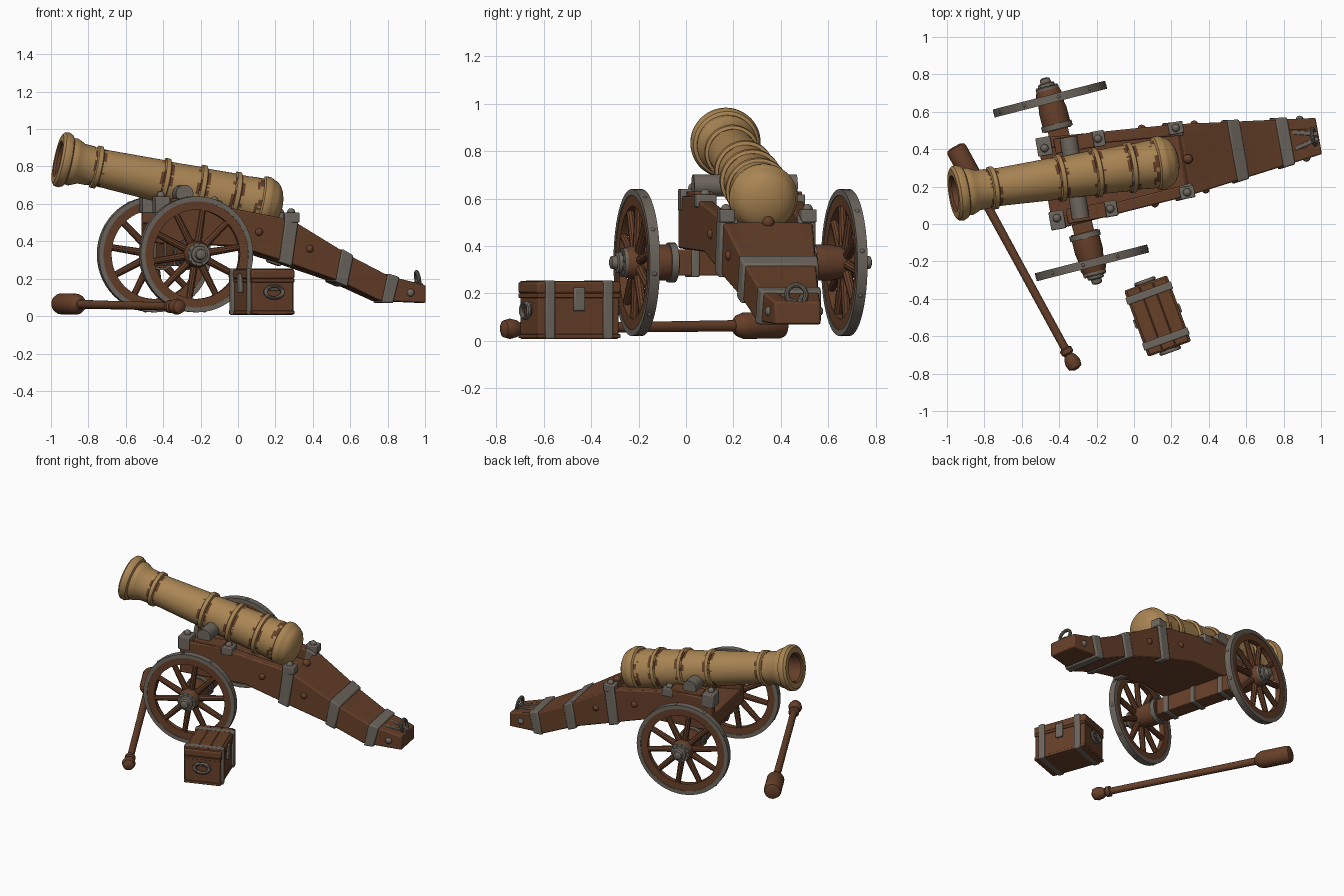
import bpy, bmesh, math, random
from mathutils import Matrix, Vector

if "Cube" in bpy.data.objects:
    bpy.data.objects.remove(bpy.data.objects["Cube"])

random.seed(4)


def material(name, rgb):
    m = bpy.data.materials.new(name)
    m.diffuse_color = (*rgb, 1)
    m.use_nodes = True
    m.node_tree.nodes["Principled BSDF"].inputs["Base Color"].default_value = m.diffuse_color
    return m


BRONZE = material("bronze", (0.40, 0.235, 0.088))
WOOD = material("brown wood", (0.132, 0.050, 0.022))
IRON = material("grey iron", (0.155, 0.135, 0.112))
T = Matrix.Translation


def rot(deg, axis='Z'):
    return Matrix.Rotation(math.radians(deg), 4, axis)


def finish(name, bm, mats, M, bevel=0):
    bmesh.ops.recalc_face_normals(bm, faces=bm.faces)
    me = bpy.data.meshes.new(name)
    bm.to_mesh(me)
    bm.free()
    ob = bpy.data.objects.new(name, me)
    bpy.context.collection.objects.link(ob)
    ob.matrix_world = M
    for m in mats:
        me.materials.append(m)
    if bevel:
        b = ob.modifiers.new("bevel", 'BEVEL')
        b.width, b.segments = bevel, 2
    bpy.ops.object.select_all(action='DESELECT')
    ob.select_set(True)
    bpy.context.view_layer.objects.active = ob
    bpy.ops.object.shade_smooth_by_angle(angle=math.radians(35))
    return ob


def box(name, size, loc, mat, M=Matrix(), bevel=0.006):
    bm = bmesh.new()
    bmesh.ops.create_cube(bm, size=1, matrix=T(loc) @ Matrix.Diagonal((*size, 1)))
    return finish(name, bm, [mat], M, bevel)


def ball(name, loc, r, mat, M=Matrix()):
    bm = bmesh.new()
    bmesh.ops.create_uvsphere(bm, u_segments=14, v_segments=8, radius=r)
    return finish(name, bm, [mat], M @ T(loc))


def lathe(name, prof, mats, M, seg=32, rule=None, closed=False):
    """Spin (radius, height) points round local z; rule(height, angle, row) picks the colour."""
    bm = bmesh.new()
    rings = []
    for r, z in prof:
        rings.append([bm.verts.new((r * math.cos(a), r * math.sin(a), z))
                      for a in (2 * math.pi * i / seg for i in range(seg))])
    n = len(rings)
    for k in range(n if closed else n - 1):
        a, b = rings[k], rings[(k + 1) % n]
        for i in range(seg):
            j = (i + 1) % seg
            f = bm.faces.new((a[i], a[j], b[j], b[i]))
            if rule:
                f.material_index = rule((prof[k][1] + prof[(k + 1) % n][1]) / 2,
                                        2 * math.pi * i / seg, k)
    if not closed:
        bm.faces.new(rings[0])
        bm.faces.new(rings[-1])
    return finish(name, bm, mats, M)


def along(p, q):
    p, q = Vector(p), Vector(q)
    return T(p) @ (q - p).to_track_quat('Z', 'Y').to_matrix().to_4x4(), (q - p).length


def rod(name, p, q, r, mat, M=Matrix(), r2=None, seg=20):
    A, length = along(p, q)
    return lathe(name, [(r, 0), (r2 or r, length)], [mat], M @ A, seg)


def ring(name, R, r, mat, M):
    prof = [(R + r * math.cos(t), r * math.sin(t)) for t in (math.pi * i / 5 for i in range(10))]
    return lathe(name, prof, [mat], M, 28, closed=True)


def loft(name, quads, mat, M, bevel=0.008):
    bm = bmesh.new()
    rows = [[bm.verts.new(p) for p in q] for q in quads]
    for a, b in zip(rows, rows[1:]):
        for i in range(4):
            j = (i + 1) % 4
            bm.faces.new((a[i], a[j], b[j], b[i]))
    bm.faces.new(rows[0])
    bm.faces.new(rows[-1])
    return finish(name, bm, [mat], M, bevel)


def lerp(tab, u):
    for (a, x), (b, y) in zip(tab, tab[1:]):
        if u <= b:
            return x + (y - x) * (u - a) / (b - a)
    return tab[-1][1]


# Barrel: bronze lathe with rings, bore and domed breech
BM, _ = along((-0.964, 0.162, 0.842), (0.22, 0.338, 0.585))
prof = [(0.0005, 0.30), (0.088, 0.30), (0.088, 0.012), (0.098, 0), (0.132, 0), (0.147, 0.012), (0.149, 0.035),
        (0.140, 0.055), (0.126, 0.062), (0.128, 0.085), (0.122, 0.10), (0.108, 0.13), (0.106, 0.185)]
marks = []
for s, base, R in ((0.215, 0.102, 0.115), (0.585, 0.113, 0.127), (0.785, 0.119, 0.133), (0.975, 0.124, 0.136)):
    prof += [(base, s - 0.035), (base, s - 0.018), (R, s - 0.012), (R, s + 0.012), (base, s + 0.018),
             (base, s + 0.034), (base, s + 0.05)]
    marks.append(s)
prof += [(0.129, 1.075), (0.129, 1.09), (0.129, 1.11), (0.143, 1.118), (0.146, 1.145), (0.140, 1.16), (0.136, 1.165)]
prof += [(0.135 * math.cos(t), 1.165 + 0.075 * math.sin(t)) for t in (0.25, 0.55, 0.85, 1.15, 1.4, 1.56)]


def barrel_colour(z, a, k):
    if k < 3:
        return 1                                   # bore
    worn = math.sin(3 * a + z * 31) + math.sin(7 * a + z * 90) + random.uniform(-0.5, 0.5)
    near = any(0.017 < z - s < 0.04 or 0.015 < s - z < 0.03 for s in marks) or 1.08 < z < 1.112
    return 1 if near and worn > 0.1 else 0


lathe("barrel", prof, [BRONZE, WOOD], BM, 72, barrel_colour)

# Carriage frame: u runs from the axle back to the trail end
C = T((-0.337, 0.237, 0)) @ rot(10)
WIDE = [(-0.14, 0.25), (0.6, 0.195), (1.345, 0.098)]
BOT = [(-0.14, 0.39), (0.3, 0.375), (0.535, 0.30), (0.855, 0.19), (1.09, 0.082), (1.345, 0.07)]
TOP = [(-0.14, 0.61), (0.1, 0.61), (0.6, 0.515), (0.93, 0.32), (1.14, 0.215), (1.25, 0.185), (1.345, 0.165)]
DECK = [(-0.14, 0.50), (0.3, 0.46), (0.6, 0.45), (0.62, 0.503)] + TOP[3:]


def section(u, top, inner=None, side=1, grow=0.0, lean=0.0):
    ub = u - lean
    z0, z1 = lerp(BOT, ub) - grow, lerp(top, u) + grow
    w0, w1 = lerp(WIDE, ub) + grow, lerp(WIDE, u) + grow
    if inner is None:
        return [(ub, -w0, z0), (ub, w0, z0), (u, w1, z1), (u, -w1, z1)]
    return [(ub, side * (w0 - inner), z0), (ub, side * w0, z0), (u, side * w1, z1), (u, side * (w1 - inner), z1)]


def inset(q):
    return [(x, y * 0.97, z) for x, y, z in q]


US = [-0.14, 0.1, 0.3, 0.535, 0.6, 0.62, 0.855, 0.93, 1.09, 1.14, 1.25, 1.345]
loft("trail_body", [inset(section(u, DECK)) for u in US], WOOD, C)
for side, tag in ((1, "left"), (-1, "right")):
    loft(tag + "_cheek", [section(u, TOP, 0.062, side) for u in (-0.14, 0.1, 0.3, 0.535, 0.64, 0.855, 0.93, 1.09, 1.14, 1.345)],
         WOOD, C)
    # breech strap, trunnion bed and bolted irons
    loft(tag + "_breech_strap", [section(u, TOP, 0.075, side, 0.012, 0.035) for u in (0.565, 0.635)], IRON, C)
    y = side * 0.19
    box(tag + "_breech_bracket", (0.08, 0.065, 0.055), (0.6, side * 0.175, 0.527), IRON, C)
    ball(tag + "_breech_bolt", (0.6, side * 0.175, 0.555), 0.022, IRON, C)
    box(tag + "_front_iron", (0.08, 0.10, 0.09), (-0.11, side * 0.20, 0.595), IRON, C)
    box(tag + "_trunnion_bed", (0.21, 0.08, 0.05), (0.05, y, 0.605), WOOD, C)
    box(tag + "_rear_bracket", (0.075, 0.085, 0.055), (0.18, y, 0.59), IRON, C)
    for u, z in ((-0.11, 0.645), (0.18, 0.618)):
        ball(tag + "_bracket_bolt", (u, y, z), 0.022, IRON, C)
    for u, z in ((0.42, 0.45), (0.70, 0.36), (1.26, 0.125)):
        ball(tag + "_side_bolt", (u, side * (lerp(WIDE, u) - 0.006), z), 0.022, IRON if u > 1 else WOOD, C)
for i, u in enumerate((0.91, 1.165)):
    loft("trail_strap_%d" % i, [section(u + d, TOP, None, 1, 0.010, 0.035) for d in (-0.032, 0.032)], IRON, C)
ball("transom_bolt", (0.635, 0, 0.50), 0.026, WOOD, C)
for k in (-1, 1):
    box("trail_end_iron", (0.14, 0.022, 0.012), (0, 0, 0), IRON, C @ T((1.275, k * 0.028, 0.179)) @ rot(10, 'Y') @ rot(-k * 14), 0.003)
ring("trail_ring", 0.041, 0.011, IRON, C @ T((1.318, 0, 0.195)) @ rot(80, 'Y'))

# Trunnions
TC = Vector((-0.318, 0.247, 0.655))
side_dir = Vector((-0.15, 0.99, 0))
rod("trunnions", TC - side_dir * 0.22, TC + side_dir * 0.22, 0.047, IRON, seg=24)

# Axle and wheels
A = T((-0.337, 0.230, 0.33)) @ rot(14.4)
box("axle_beam", (0.11, 0.66, 0.11), (0, 0, 0), WOOD, A)
for y in (-0.21, 0, 0.21):
    box("axle_band", (0.124, 0.035, 0.124), (0, y, 0), IRON, A)
for side, tag in ((1, "left"), (-1, "right")):
    W = A @ T((0, side * 0.452, 0)) @ rot(-90 * side, 'X')      # local z points outward
    lathe(tag + "_tyre", [(0.31, -0.022), (0.31, 0.022), (0.284, 0.022), (0.284, -0.022)], [IRON], W, 56, closed=True)
    lathe(tag + "_rim", [(0.288, -0.019), (0.288, 0.019), (0.238, 0.017), (0.238, -0.017)], [WOOD], W, 56, closed=True)
    lathe(tag + "_hub", [(0.072, -0.17), (0.076, -0.15), (0.076, -0.06), (0.07, -0.03), (0.07, 0.03), (0.06, 0.055)],
          [WOOD], W)
    lathe(tag + "_hub_band", [(0.084, -0.165), (0.084, -0.135), (0.07, -0.135), (0.07, -0.165)], [IRON], W, closed=True)
    lathe(tag + "_hub_cap", [(0.062, 0.045), (0.062, 0.065), (0.046, 0.068), (0.044, 0.085), (0.03, 0.09),
                             (0.026, 0.112), (0.012, 0.118)], [IRON], W, 24)
    for i in range(10):
        R = W @ rot(36 * i + 9)
        rod(tag + "_spoke", (0.055, 0, 0), (0.25, 0, 0), 0.021, WOOD, R, 0.017, 10)
        ball(tag + "_tyre_stud", (0.304, 0, 0), 0.011, IRON, R @ rot(18))
        rod(tag + "_hub_bolt", (0.051, 0, 0.05), (0.051, 0, 0.072), 0.008, IRON, R, seg=8)

# Ammunition chest: long side along local y
K = T((0.126, -0.492, 0)) @ rot(20)
box("chest_body", (0.228, 0.362, 0.195), (0, 0, 0.105), WOOD, K)
box("chest_lid", (0.244, 0.376, 0.05), (0, 0, 0.224), WOOD, K, 0.01)
for y in (-0.13, 0.13):
    box("chest_strap", (0.258, 0.042, 0.248), (0, y, 0.131), IRON, K)
for z in (0.02, 0.19):
    box("chest_trim", (0.240, 0.372, 0.018), (0, 0, z), WOOD, K, 0.003)
for x in (-0.075, 0.0, 0.075):
    box("lid_plank", (0.070, 0.36, 0.008), (x, 0, 0.249), WOOD, K, 0.003)
for k in (-1, 1):
    box("chest_latch", (0.02, 0.05, 0.10), (k * 0.122, 0, 0.175), IRON, K)
    box("handle_plate", (0.08, 0.012, 0.025), (0, k * 0.185, 0.15), IRON, K)
    ring("chest_handle", 0.042, 0.011, IRON,
         K @ T((0, k * 0.197, 0.128)) @ rot(90, 'X') @ Matrix.Diagonal((1.15, 0.75, 1, 1)))

# Ramrod lying on the ground
L, n = along((-0.958, 0.415, 0.066), (-0.307, -0.778, 0.05))
lathe("rammer_head", [(0.03, 0), (0.05, 0.008), (0.056, 0.025), (0.056, 0.195), (0.045, 0.225), (0.026, 0.245)],
      [WOOD], L)
lathe("rammer_shaft", [(0.024, 0.2), (0.022, 0.7), (0.022, n - 0.13), (0.034, n - 0.125), (0.034, n - 0.10),
                       (0.024, n - 0.09), (0.036, n - 0.07), (0.043, n - 0.04), (0.036, n - 0.012), (0.012, n)],
      [WOOD], L)
